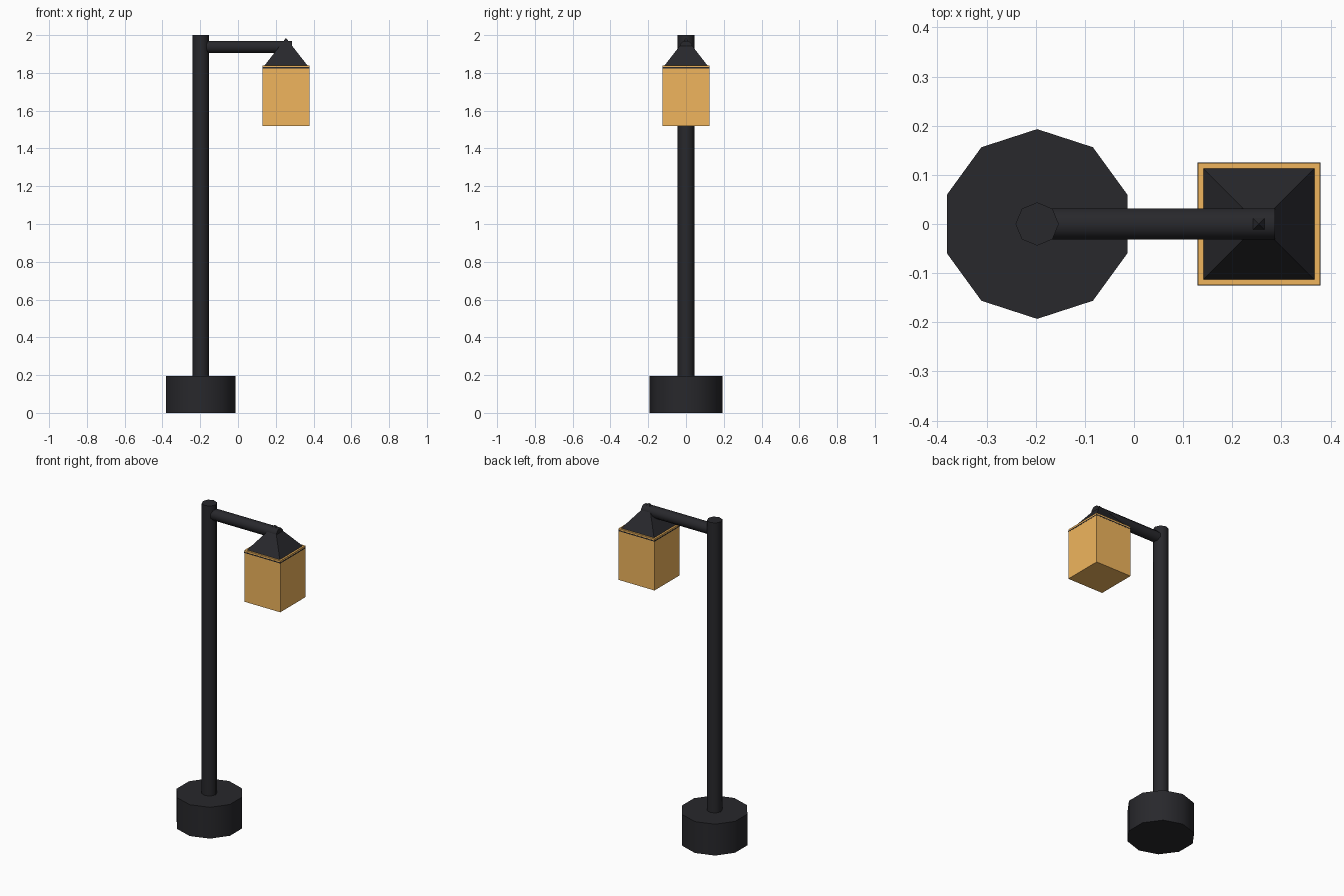
import bpy
import math

if "Cube" in bpy.data.objects:
    bpy.data.objects.remove(bpy.data.objects["Cube"])


def material(name, rgb):
    m = bpy.data.materials.new(name)
    m.diffuse_color = (*rgb, 1)
    m.use_nodes = True
    m.node_tree.nodes["Principled BSDF"].inputs["Base Color"].default_value = m.diffuse_color
    return m


iron = material("dark_iron", (0.021, 0.021, 0.025))
glow = material("amber_glass", (0.87, 0.46, 0.11))


def finish(name, mat, angle=None):
    ob = bpy.context.object
    ob.name = name
    ob.data.materials.append(mat)
    bpy.ops.object.transform_apply(location=False, rotation=True, scale=True)
    if angle:
        bpy.ops.object.shade_smooth_by_angle(angle=math.radians(angle))
    return ob


def prism(name, sides, r, z0, z1, x, spin, mat):
    bpy.ops.mesh.primitive_cylinder_add(vertices=sides, radius=r, depth=z1 - z0,
                                        location=(x, 0, (z0 + z1) / 2),
                                        rotation=(0, 0, spin))
    return finish(name, mat, 50)


def box(name, half, z0, z1, x, mat):
    bpy.ops.mesh.primitive_cube_add(size=1, location=(x, 0, (z0 + z1) / 2))
    bpy.context.object.scale = (2 * half, 2 * half, z1 - z0)
    return finish(name, mat)


POST_X, LAMP_X = -0.197, 0.254

# Foot and post
prism("base", 10, 0.193, 0, 0.195, POST_X, 0, iron)
prism("post", 8, 0.044, 0.19, 2.0, POST_X, 0, iron)

# Horizontal arm, octagonal with a flat on top
arm_start, arm_end = POST_X, 0.287
bpy.ops.mesh.primitive_cylinder_add(
    vertices=8, radius=0.0346, depth=arm_end - arm_start,
    location=((arm_start + arm_end) / 2, 0, 1.938),
    rotation=(0, math.pi / 2, 0))
arm = bpy.context.object
for v in arm.data.vertices:
    c, s = math.cos(math.pi / 8), math.sin(math.pi / 8)
    v.co.x, v.co.y = c * v.co.x - s * v.co.y, s * v.co.x + c * v.co.y
finish("arm", iron, 50)

# Lantern: glass body, dark band, rim
box("lantern_glass", 0.124, 1.52, 1.824, LAMP_X, glow)
box("lantern_band", 0.125, 1.824, 1.83, LAMP_X, iron)
box("lantern_rim", 0.124, 1.83, 1.84, LAMP_X, glow)

# Pyramid roof whose tip pokes through the arm
bpy.ops.mesh.primitive_cone_add(vertices=4, radius1=0.113 * math.sqrt(2), radius2=0,
                                depth=0.145, location=(LAMP_X, 0, 1.9125),
                                rotation=(0, 0, math.pi / 4))
finish("lantern_roof", iron)
